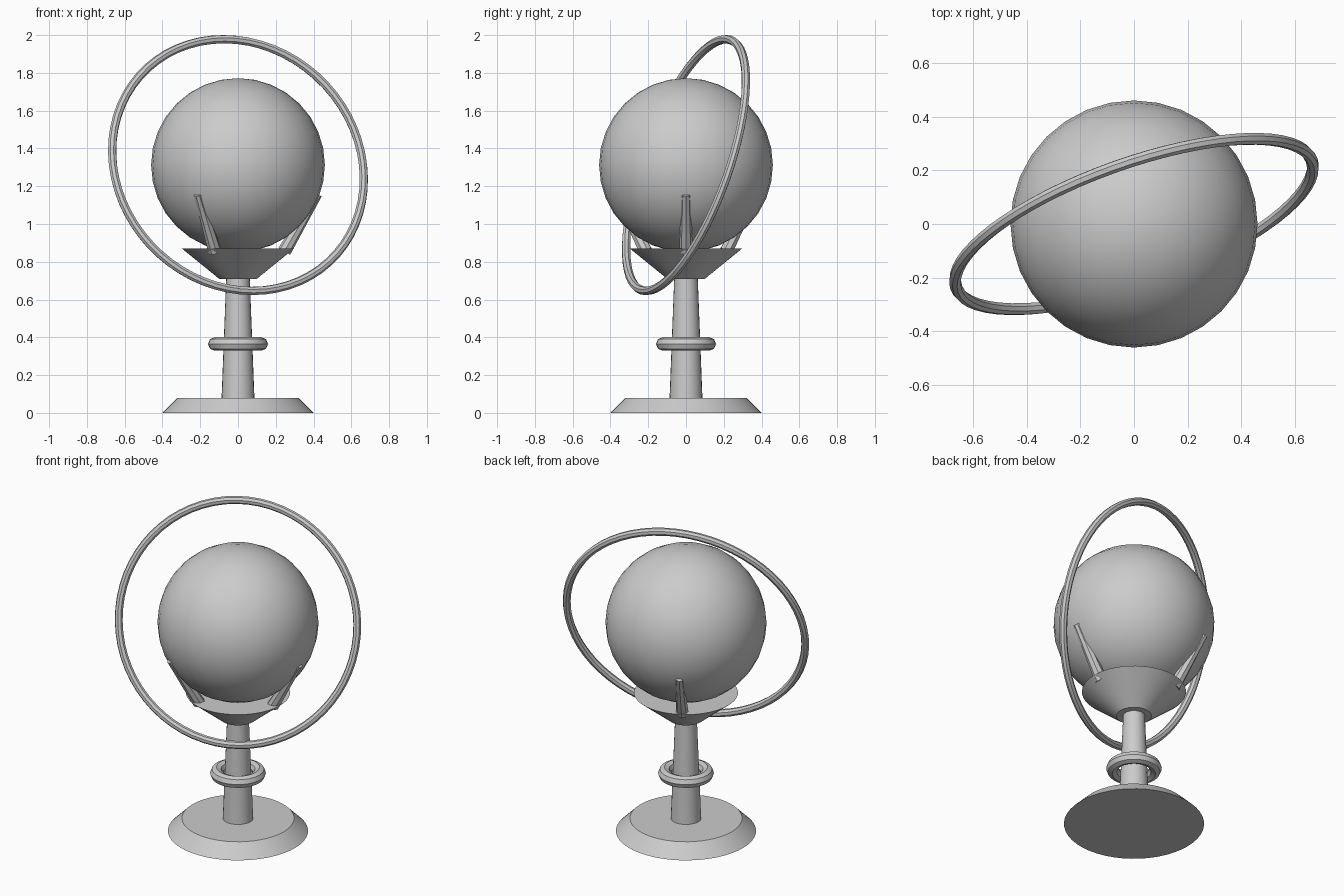
import bpy
from math import radians, cos, sin
from mathutils import Vector

if "Cube" in bpy.data.objects:
    bpy.data.objects.remove(bpy.data.objects["Cube"])

CENTRE = Vector((0, 0, 1.312))


def finish(name, angle=30):
    ob = bpy.context.object
    ob.name = name
    bpy.ops.object.shade_smooth_by_angle(angle=radians(angle))
    return ob


def rod(name, start, end, r1, r2, sides):
    """Tapered solid between two points."""
    start, end = Vector(start), Vector(end)
    axis = end - start
    bpy.ops.mesh.primitive_cone_add(
        vertices=sides, radius1=r1, radius2=r2, depth=axis.length,
        location=(start + end) / 2,
        rotation=axis.to_track_quat('Z', 'Y').to_euler())
    return finish(name)


def hoop(name, centre, normal, major, minor, segments):
    """Eight-sided tube bent into a circle."""
    bpy.ops.mesh.primitive_torus_add(
        location=centre, rotation=Vector(normal).to_track_quat('Z', 'Y').to_euler(),
        major_radius=major, minor_radius=minor,
        major_segments=segments, minor_segments=8)
    return finish(name)


# Stand: base plate, stem, collar and cup
rod("base", (0, 0, 0), (0, 0, 0.08), 0.40, 0.32, 48)
rod("stem", (0, 0, 0.08), (0, 0, 0.72), 0.087, 0.062, 24)
hoop("stem_collar", (0, 0, 0.365), (0, 0, 1), 0.123, 0.036, 32)
rod("cup", (0, 0, 0.71), (0, 0, 0.87), 0.10, 0.297, 48)

# Globe
bpy.ops.mesh.primitive_uv_sphere_add(segments=32, ring_count=16, radius=0.46, location=CENTRE)
finish("globe")

# Three prongs gripping the globe
for i in range(3):
    a = radians(120 * i)
    rod(f"prong_{i + 1}",
        (0.245 * cos(a), 0.245 * sin(a), 0.855),
        (0.422 * cos(a), 0.422 * sin(a), 1.158), 0.036, 0.024, 8)

# Tilted orbit ring
hoop("orbit_ring", CENTRE, (-0.319, 0.892, -0.319), 0.703, 0.023, 64)
